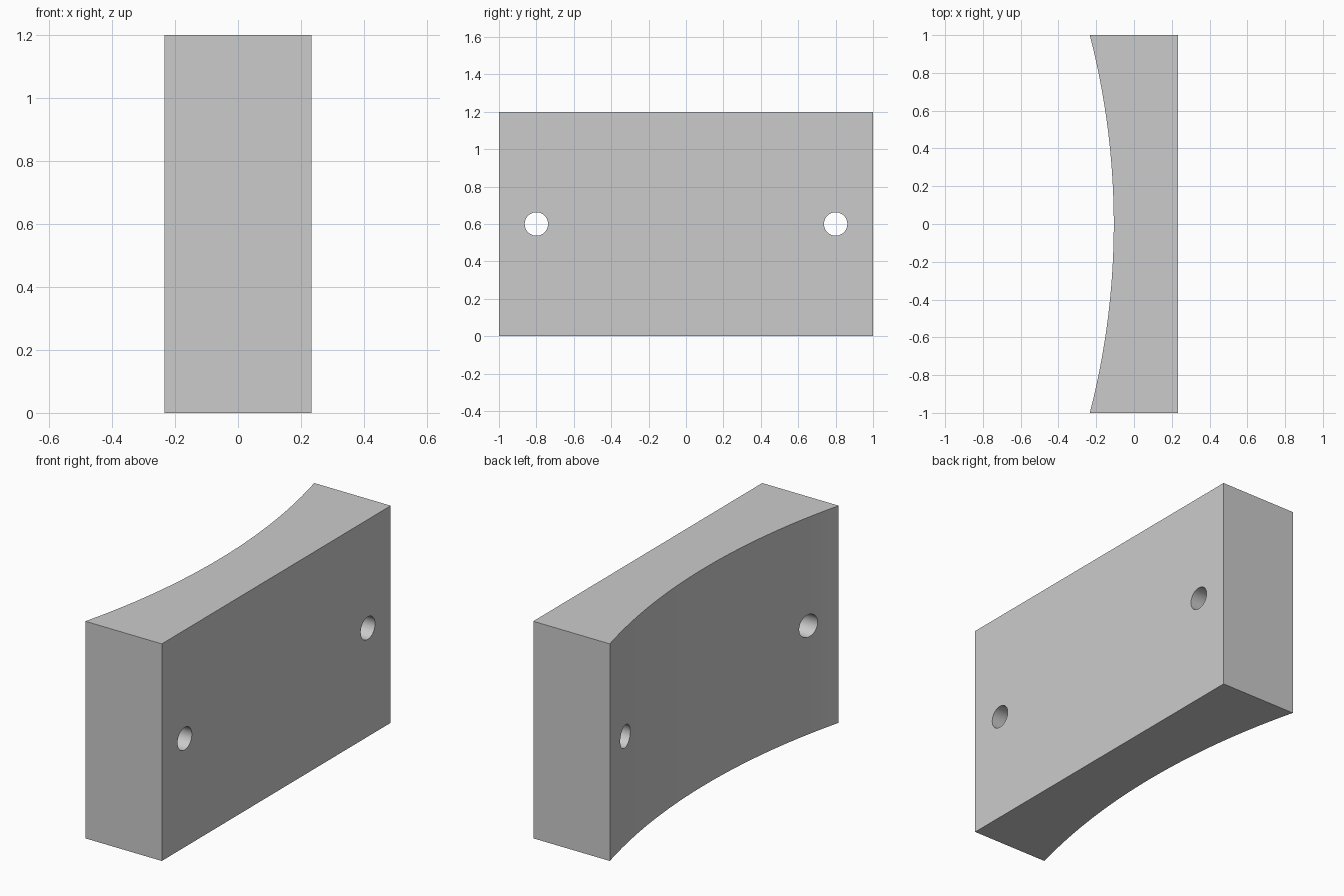
import bpy
import bmesh
import math
from mathutils import Matrix, Vector

default = bpy.data.objects.get("Cube")
if default:
    bpy.data.objects.remove(default, do_unlink=True)

HALF_X, HALF_Y, HEIGHT = 0.234, 1.0, 1.2
ARC_RADIUS, ARC_STEPS = 4.0, 48
HOLE_RADIUS, HOLE_Y = 0.0625, 0.8

grey = bpy.data.materials.new("light grey")
grey.use_nodes = True
grey.diffuse_color = (0.6, 0.6, 0.6, 1)
grey.node_tree.nodes["Principled BSDF"].inputs["Base Color"].default_value = grey.diffuse_color


def make_object(name, bm):
    bmesh.ops.recalc_face_normals(bm, faces=bm.faces)
    mesh = bpy.data.meshes.new(name)
    bm.to_mesh(mesh)
    bm.free()
    mesh.materials.append(grey)
    obj = bpy.data.objects.new(name, mesh)
    bpy.context.collection.objects.link(obj)
    return obj


# Block: plan outline with a concave arc on the right side, extruded upwards
half_angle = math.asin(HALF_Y / ARC_RADIUS)
centre_x = -HALF_X - ARC_RADIUS * math.cos(half_angle)
outline = [(HALF_X, HALF_Y), (HALF_X, -HALF_Y)]
for i in range(ARC_STEPS + 1):
    a = half_angle * (2 * i / ARC_STEPS - 1)
    outline.append((centre_x + ARC_RADIUS * math.cos(a), ARC_RADIUS * math.sin(a)))

bm = bmesh.new()
base = bm.faces.new([bm.verts.new((x, y, 0)) for x, y in outline])
extruded = bmesh.ops.extrude_face_region(bm, geom=[base], use_keep_orig=True)
top_verts = [g for g in extruded["geom"] if isinstance(g, bmesh.types.BMVert)]
bmesh.ops.translate(bm, verts=top_verts, vec=Vector((0, 0, HEIGHT)))
block = make_object("curved_block", bm)

# Two bolt holes through the thickness
bm = bmesh.new()
for side in (-1, 1):
    place = Matrix.Translation((0, side * HOLE_Y, HEIGHT / 2)) @ Matrix.Rotation(math.pi / 2, 4, "Y")
    bmesh.ops.create_cone(bm, cap_ends=True, segments=48, radius1=HOLE_RADIUS,
                          radius2=HOLE_RADIUS, depth=1, matrix=place)
cutter = make_object("bolt_hole_cutter", bm)

cut = block.modifiers.new("bolt_holes", "BOOLEAN")
cut.operation = "DIFFERENCE"
cut.solver = "EXACT"
cut.object = cutter

bpy.ops.object.select_all(action="DESELECT")
block.select_set(True)
bpy.context.view_layer.objects.active = block
bpy.ops.object.modifier_apply(modifier=cut.name)
bpy.data.objects.remove(cutter, do_unlink=True)

# Smooth arc and holes, sharp outer edges
bpy.ops.object.shade_smooth_by_angle(angle=math.radians(30))
